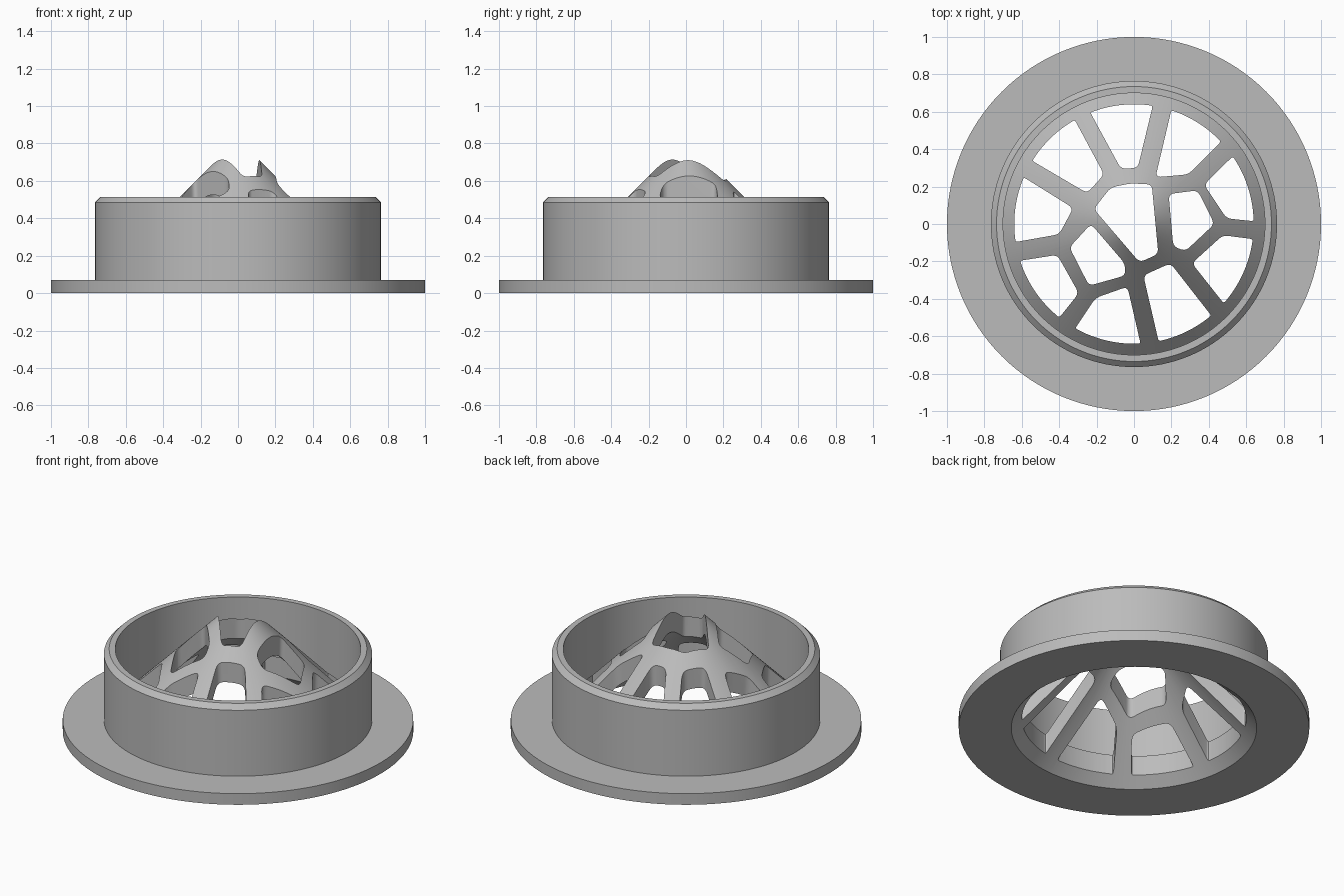
import bpy, bmesh, math
from mathutils import Vector

cube = bpy.data.objects.get("Cube")
if cube:
    bpy.data.objects.remove(cube, do_unlink=True)

SEGMENTS = 128
RIM = 0.64        # outer radius of the openings

grey = bpy.data.materials.new("light_grey")
grey.use_nodes = True
grey.diffuse_color = (0.5, 0.5, 0.5, 1)
grey.node_tree.nodes["Principled BSDF"].inputs["Base Color"].default_value = (0.5, 0.5, 0.5, 1)


def make_object(name, bm):
    bmesh.ops.recalc_face_normals(bm, faces=bm.faces)
    mesh = bpy.data.meshes.new(name)
    bm.to_mesh(mesh)
    bm.free()
    obj = bpy.data.objects.new(name, mesh)
    bpy.context.collection.objects.link(obj)
    return obj


def lathe(name, profile):
    bm = bmesh.new()
    verts = [bm.verts.new((r, 0, z)) for r, z in profile]
    edges = [bm.edges.new(pair) for pair in zip(verts, verts[1:])]
    bmesh.ops.spin(bm, geom=verts + edges, cent=(0, 0, 0), axis=(0, 0, 1),
                   angle=math.tau, steps=SEGMENTS)
    bmesh.ops.remove_doubles(bm, verts=bm.verts, dist=1e-5)
    return make_object(name, bm)


def fillet(a, b, c, size=0.03, steps=5):
    """Rounded corner at b as a short quadratic curve."""
    a, b, c = Vector(a), Vector(b), Vector(c)
    p = b + (a - b).normalized() * min(size, (a - b).length * 0.45)
    q = b + (c - b).normalized() * min(size, (c - b).length * 0.45)
    return [p * (1 - t) ** 2 + b * 2 * t * (1 - t) + q * t ** 2
            for t in (i / steps for i in range(steps + 1))]


def closed_outline(pts):
    n = len(pts)
    return [v for i in range(n) for v in fillet(pts[i - 1], pts[i], pts[(i + 1) % n])]


def rim_outline(pts):
    """First and last points lie on the rim and are joined by an arc along it."""
    first, last = Vector(pts[0]), Vector(pts[-1])
    start = math.atan2(last.y, last.x)
    sweep = math.atan2(first.y, first.x) - start
    sweep = (sweep + math.pi) % math.tau - math.pi
    arc = [RIM * Vector((math.cos(start + sweep * i / 16), math.sin(start + sweep * i / 16)))
           for i in range(17)]
    path = [arc[-1]] + [Vector(p) for p in pts[1:-1]] + [arc[0]]
    out = []
    for a, b, c in zip(path, path[1:], path[2:]):
        out += fillet(a, b, c)
    out += fillet(path[-2], arc[0], arc[1], 0.015, 3)
    out += arc[1:-1]
    out += fillet(arc[-2], arc[-1], path[1], 0.015, 3)
    return out


# Flange, wall and conical cage turned as one solid
body = lathe("flanged_vent_body", [
    (0, 0.70), (0.70, 0), (1, 0), (1, 0.07), (0.765, 0.07), (0.765, 0.485),
    (0.735, 0.515), (0.70, 0.515), (0.70, 0.125), (0, 0.825)])

# Openings near the peak
inner = [
    [(-0.215, 0.08), (-0.125, 0.195), (-0.02, 0.217), (0.095, 0.212), (0.13, -0.16), (0.03, -0.205)],
    [(0.185, 0.16), (0.34, 0.18), (0.43, 0), (0.275, -0.145), (0.21, -0.12)],
    [(-0.23, 0), (-0.05, -0.21), (-0.045, -0.275), (-0.24, -0.33), (-0.345, -0.125)],
]
# Openings that reach the rim
outer = [
    [(-0.235, 0.6), (-0.07, 0.295), (0.02, 0.3), (0.1, 0.63)],
    [(0.2, 0.61), (0.115, 0.25), (0.29, 0.265), (0.465, 0.44)],
    [(0.525, 0.36), (0.375, 0.21), (0.495, 0.03), (0.64, 0.015)],
    [(0.63, -0.08), (0.475, -0.06), (0.31, -0.21), (0.475, -0.42)],
    [(0.405, -0.48), (0.195, -0.21), (0.05, -0.275), (0.13, -0.62)],
    [(0.035, -0.64), (-0.035, -0.335), (-0.205, -0.395), (-0.31, -0.55)],
    [(-0.395, -0.495), (-0.295, -0.37), (-0.41, -0.165), (-0.605, -0.195)],
    [(-0.625, -0.095), (-0.4, -0.055), (-0.325, 0.085), (-0.59, 0.25)],
    [(-0.54, 0.335), (-0.25, 0.165), (-0.16, 0.265), (-0.31, 0.545)],
]

# Upright prisms that cut the openings
bm = bmesh.new()
for outline in [closed_outline(p) for p in inner] + [rim_outline(p) for p in outer]:
    face = bm.faces.new([bm.verts.new((p.x, p.y, -0.2)) for p in outline])
    top = bmesh.ops.extrude_face_region(bm, geom=[face])["geom"]
    bmesh.ops.translate(bm, vec=(0, 0, 1.3),
                        verts=[g for g in top if isinstance(g, bmesh.types.BMVert)])
bmesh.ops.remove_doubles(bm, verts=bm.verts, dist=1e-5)
cutter = make_object("opening_cutter", bm)
cutter.hide_render = True

cut = body.modifiers.new("openings", "BOOLEAN")
cut.operation = "DIFFERENCE"
cut.solver = "EXACT"
cut.object = cutter

bpy.ops.object.select_all(action="DESELECT")
body.select_set(True)
bpy.context.view_layer.objects.active = body
bpy.ops.object.modifier_apply(modifier=cut.name)
bpy.data.objects.remove(cutter, do_unlink=True)

body.data.materials.clear()
body.data.materials.append(grey)
for poly in body.data.polygons:
    poly.material_index = 0
bpy.ops.object.shade_smooth_by_angle(angle=math.radians(28))
